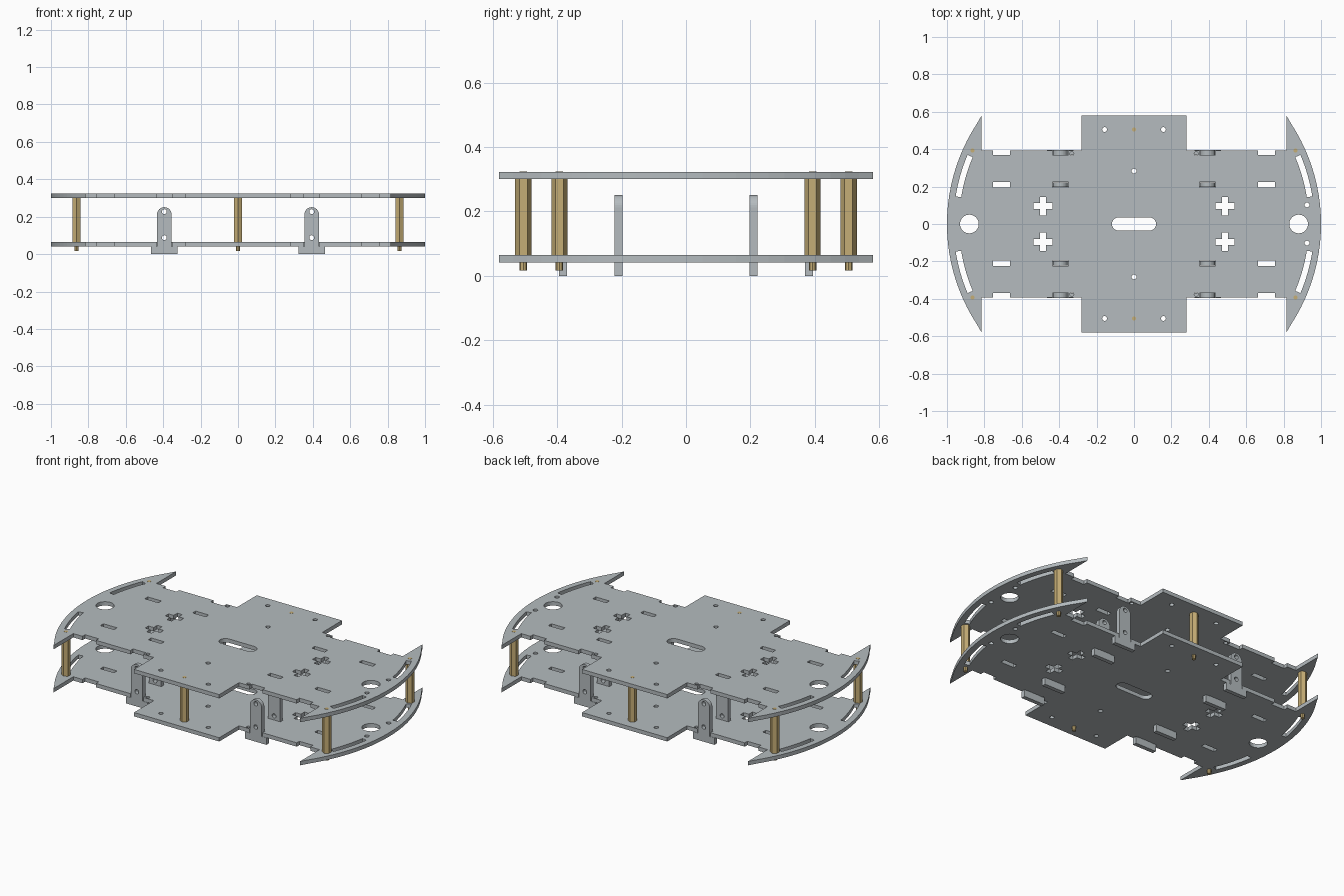
import bpy
from math import sin, cos, pi, radians
from mathutils import Matrix

cube = bpy.data.objects.get("Cube")
if cube:
    bpy.data.objects.remove(cube)


def make_material(name, rgb):
    mat = bpy.data.materials.new(name)
    mat.use_nodes = True
    mat.diffuse_color = (*rgb, 1)
    mat.node_tree.nodes["Principled BSDF"].inputs["Base Color"].default_value = (*rgb, 1)
    return mat


GREY = make_material("pale grey acrylic", (0.46, 0.50, 0.52))
BRASS = make_material("brass", (0.56, 0.42, 0.18))

# Plate levels: underside height and thickness
LOW, HIGH, THICK = 0.042, 0.30, 0.023


# Profile helpers
def arc(cx, cy, r, start, end, steps):
    angles = [radians(start + (end - start) * i / steps) for i in range(steps + 1)]
    return [(cx + r * cos(a), cy + r * sin(a)) for a in angles]


def circle(cx, cy, r, sides=20):
    return arc(cx, cy, r, 0, 360, sides)[:-1]


def box(cx, cy, hx, hy):
    return [(cx - hx, cy - hy), (cx + hx, cy - hy), (cx + hx, cy + hy), (cx - hx, cy + hy)]


def cross(cx, cy, h, w):
    quarter = [(h, -w), (h, w), (w, w)]
    pts = []
    for _ in range(4):
        pts += [(cx + x, cy + y) for x, y in quarter]
        quarter = [(-y, x) for x, y in quarter]
    return pts


def cut_sheet(name, loops, thickness, matrix, mat):
    """Flat sheet from an outline and its holes, given thickness and turned to a mesh."""
    curve = bpy.data.curves.new(name, 'CURVE')
    curve.dimensions = '2D'
    curve.fill_mode = 'BOTH'
    curve.extrude = thickness / 2
    for loop in loops:
        spline = curve.splines.new('POLY')
        spline.points.add(len(loop) - 1)
        for point, (x, y) in zip(spline.points, loop):
            point.co = (x, y, 0, 1)
        spline.use_cyclic_u = True
    temp = bpy.data.objects.new(name + " profile", curve)
    bpy.context.collection.objects.link(temp)
    bpy.context.view_layer.update()
    graph = bpy.context.evaluated_depsgraph_get()
    mesh = bpy.data.meshes.new_from_object(temp.evaluated_get(graph))
    bpy.data.objects.remove(temp)
    mesh.name = name
    mesh.transform(matrix)
    mesh.materials.clear()
    mesh.materials.append(mat)
    for face in mesh.polygons:
        face.use_smooth = False
    obj = bpy.data.objects.new(name, mesh)
    bpy.context.collection.objects.link(obj)
    return obj


def prism(name, x, y, z0, z1, radius, sides):
    bpy.ops.mesh.primitive_cylinder_add(vertices=sides, radius=radius, depth=z1 - z0,
                                        location=(x, y, (z0 + z1) / 2))
    obj = bpy.context.object
    obj.name = name
    obj.data.materials.append(BRASS)


SIDES = [(sx, sy) for sx in (1, -1) for sy in (1, -1)]
EDGE, NOTCH, TIP = 0.393, 0.368, 0.58
BRACKET_X = 0.394

# Plate outline: one quarter, then mirrored twice
quarter = arc(0.02, 0, 0.98, 0, 36.3, 12)[:-1]
quarter += [(0.815, TIP), (0.815, EDGE)]
for cx, half in ((0.709, 0.045), (BRACKET_X, 0.043)):
    quarter += [(cx + half, EDGE), (cx + half, NOTCH), (cx - half, NOTCH), (cx - half, EDGE)]
quarter += [(0.282, EDGE), (0.282, TIP)]
outline = (quarter + [(-x, y) for x, y in reversed(quarter)]
           + [(-x, -y) for x, y in quarter[1:]]
           + [(x, -y) for x, y in reversed(quarter[1:])])

# Plate holes
holes = [arc(0.083, 0, 0.035, -90, 90, 10) + arc(-0.083, 0, 0.035, 90, 270, 10)]
for s in (1, -1):
    holes.append(circle(0.88 * s, 0, 0.05, 32))
    holes.append(circle(0.925, 0.102 * s, 0.013))
    holes.append(circle(0, 0.283 * s, 0.013))
for sx, sy in SIDES:
    holes.append(circle(0.157 * sx, 0.505 * sy, 0.013))
    holes.append(circle(0.333 * sx, 0.376 * sy, 0.011))
    holes.append(cross(0.487 * sx, 0.095 * sy, 0.05, 0.016))
    holes.append(box(0.709 * sx, 0.21 * sy, 0.045, 0.014))
    holes.append(box(BRACKET_X * sx, 0.21 * sy, 0.043, 0.014))
    slot = arc(0.02, 0, 0.945, 9, 23, 8) + arc(0.02, 0, 0.915, 23, 9, 8)
    holes.append([(x * sx, y * sy) for x, y in slot])

for name, z in (("lower_plate", LOW), ("upper_plate", HIGH)):
    cut_sheet(name, [outline] + holes, THICK,
              Matrix.Translation((0, 0, z + THICK / 2)), GREY)

# Motor brackets: upside-down T with a round top and two holes
half = 0.039
bracket = ([(-0.07, 0), (0.07, 0), (0.07, LOW), (half, LOW)]
           + arc(0, 0.212, half, 0, 180, 16) + [(-half, LOW), (-0.07, LOW)])
bracket_loops = [bracket, circle(0, 0.227, 0.013), circle(0, 0.088, 0.013)]
for sx, sy in SIDES:
    for label, y in (("outer", 0.382), ("inner", 0.209)):
        place = Matrix.Translation((BRACKET_X * sx, y * sy, 0)) @ Matrix.Rotation(pi / 2, 4, 'X')
        cut_sheet(label + "_motor_bracket", bracket_loops, 0.025, place, GREY)

# Hexagonal standoffs with screw ends through both plates
posts = [(0.863 * sx, 0.393 * sy) for sx, sy in SIDES] + [(0, 0.505), (0, -0.505)]
for x, y in posts:
    prism("standoff", x, y, LOW + THICK, HIGH, 0.025, 6)
    prism("lower_screw", x, y, 0.017, LOW + THICK + 0.002, 0.0115, 8)
    prism("upper_screw", x, y, HIGH - 0.002, HIGH + THICK + 0.001, 0.0115, 8)
